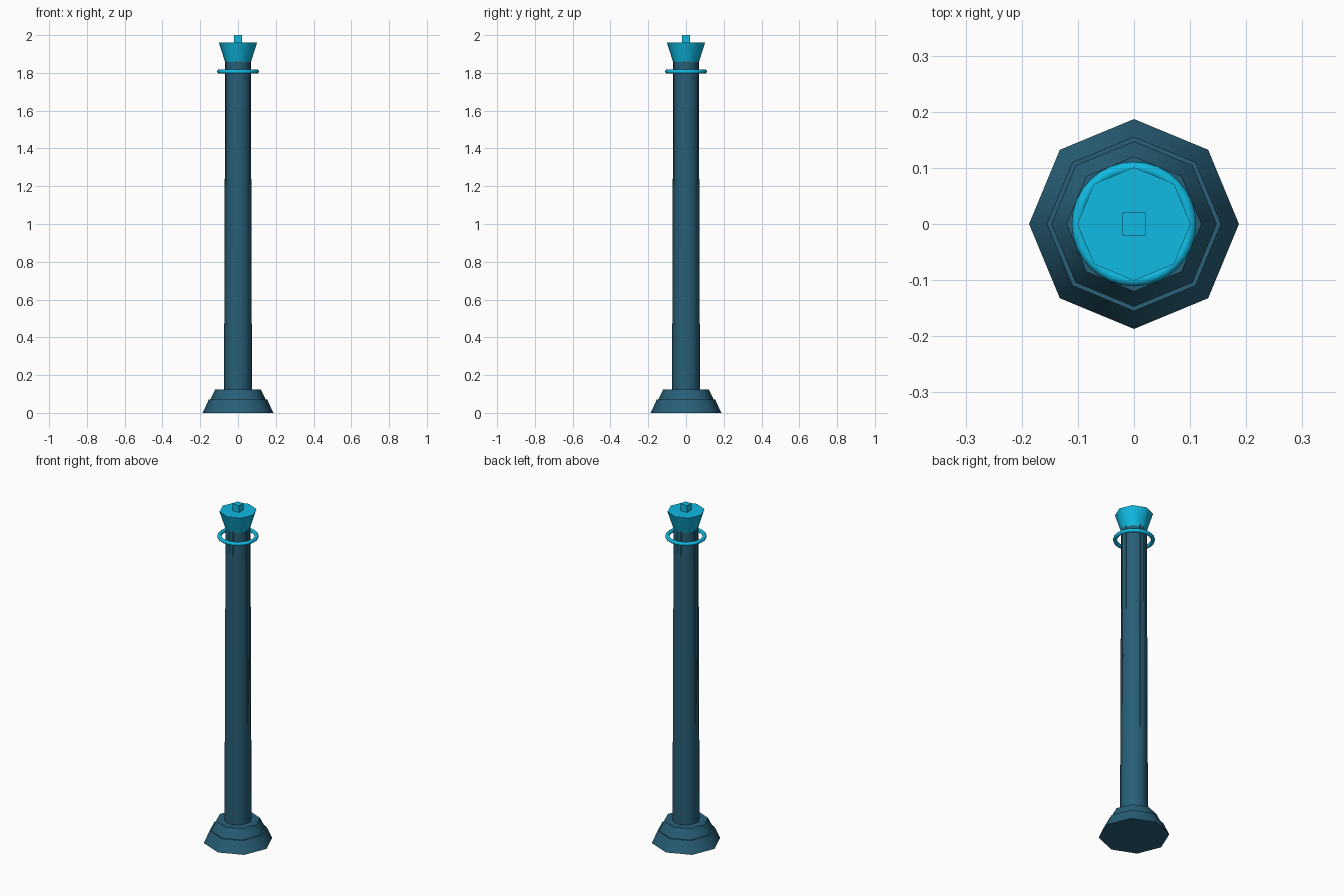
import bpy
from math import radians, cos, sin, pi

cube = bpy.data.objects.get("Cube")
if cube:
    bpy.data.objects.remove(cube, do_unlink=True)


def material(name, rgb):
    mat = bpy.data.materials.new(name)
    mat.use_nodes = True
    mat.diffuse_color = (*rgb, 1)
    mat.node_tree.nodes["Principled BSDF"].inputs["Base Color"].default_value = (*rgb, 1)
    return mat


dark_teal = material("dark_teal", (0.021, 0.115, 0.185))
bright_cyan = material("bright_cyan", (0.005, 0.49, 0.76))


def finish(name, mat, smooth=True):
    obj = bpy.context.object
    obj.name = name
    obj.data.materials.append(mat)
    if smooth:
        bpy.ops.object.shade_smooth_by_angle(angle=radians(50))
    return obj


def octagon(name, mat, z0, z1, r0, r1):
    bpy.ops.mesh.primitive_cone_add(vertices=8, radius1=r0, radius2=r1,
                                    depth=z1 - z0, location=(0, 0, (z0 + z1) / 2))
    return finish(name, mat)


def box(name, mat, size, location, turn=0):
    bpy.ops.mesh.primitive_cube_add(size=1, location=location, rotation=(0, 0, turn))
    bpy.context.object.scale = size
    bpy.ops.object.transform_apply(location=False, rotation=False, scale=True)
    return finish(name, mat, smooth=False)


# Stepped base and tapering shaft
octagon("base_lower_tier", dark_teal, 0, 0.07, 0.187, 0.155)
octagon("base_upper_tier", dark_teal, 0.07, 0.125, 0.147, 0.12)
octagon("shaft", dark_teal, 0.125, 1.86, 0.074, 0.068)

# Four shallow ribs that emerge as the shaft narrows
rib_face, rib_depth = 0.067, 0.02
for i, side in enumerate(("left", "back", "right", "front")):
    turn = i * pi / 2
    reach = rib_face - rib_depth / 2
    box(f"{side}_rib", dark_teal, (rib_depth, 0.026, 1.72),
        (reach * cos(turn), reach * sin(turn), 1.01), turn)

# Collar ring, flared head and square tip
bpy.ops.mesh.primitive_torus_add(major_radius=0.1, minor_radius=0.011,
                                 major_segments=32, minor_segments=10,
                                 location=(0, 0, 1.807))
finish("collar_ring", bright_cyan)
octagon("flared_head", bright_cyan, 1.85, 1.96, 0.066, 0.101)
box("tip", bright_cyan, (0.041, 0.041, 0.05), (0, 0, 1.975))
